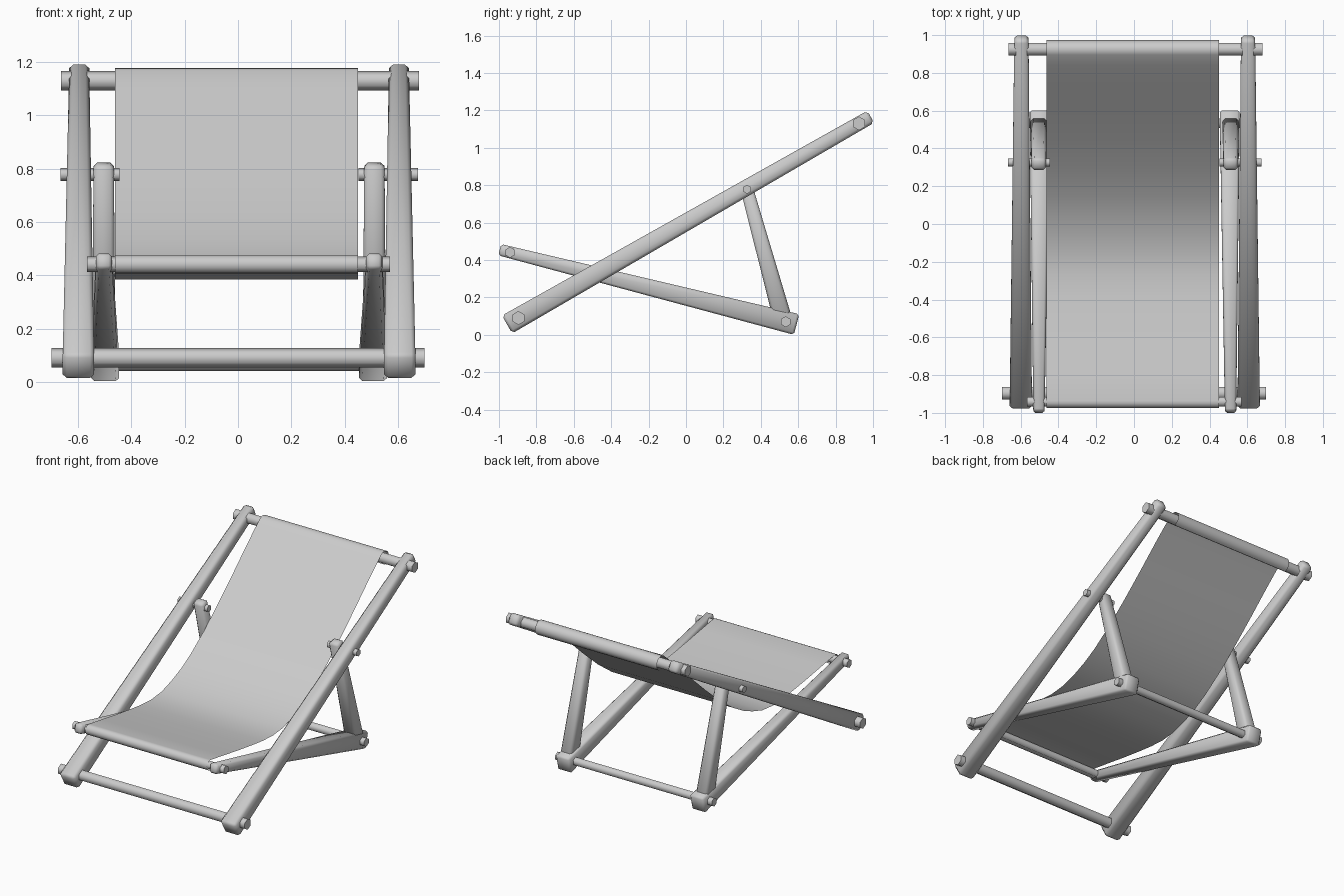
import bpy, bmesh
from math import radians, cos, sin
from mathutils import Vector, Matrix

if "Cube" in bpy.data.objects:
    bpy.data.objects.remove(bpy.data.objects["Cube"])


def make_object(name, bm, angle):
    bmesh.ops.recalc_face_normals(bm, faces=bm.faces)
    mesh = bpy.data.meshes.new(name)
    bm.to_mesh(mesh)
    bm.free()
    ob = bpy.data.objects.new(name, mesh)
    bpy.context.collection.objects.link(ob)
    bpy.ops.object.select_all(action='DESELECT')
    ob.select_set(True)
    bpy.context.view_layer.objects.active = ob
    bpy.ops.object.shade_smooth_by_angle(angle=radians(angle))
    return ob


def beam(name, a, b, size_a, size_b, over_a, over_b, bevel):
    """Tapered bevelled beam from pin a to pin b; size = (x width, thickness)."""
    a, b = Vector(a), Vector(b)
    d = (b - a).normalized()
    side = Vector((1, 0, 0))
    up = side.cross(d).normalized()
    bm = bmesh.new()
    rings = []
    for p, (w, t) in ((a - d * over_a, size_a), (b + d * over_b, size_b)):
        rings.append([bm.verts.new(p + side * (w / 2 * i) + up * (t / 2 * j))
                      for i, j in ((-1, -1), (1, -1), (1, 1), (-1, 1))])
    r0, r1 = rings
    bm.faces.new(r0)
    bm.faces.new(r1[::-1])
    for i in range(4):
        k = (i + 1) % 4
        bm.faces.new((r0[i], r1[i], r1[k], r0[k]))
    bmesh.ops.bevel(bm, geom=bm.edges[:], offset=bevel, segments=1, affect='EDGES')
    return make_object(name, bm, 50)


def rod(name, x0, x1, y, z, r):
    """Six-sided rod running along x, one edge on top."""
    bm = bmesh.new()
    m = (Matrix.Translation(((x0 + x1) / 2, y, z)) @ Matrix.Rotation(radians(90), 4, 'Y')
         @ Matrix.Rotation(radians(30), 4, 'Z'))
    bmesh.ops.create_cone(bm, cap_ends=True, segments=6, radius1=r, radius2=r,
                          depth=x1 - x0, matrix=m)
    return make_object(name, bm, 65)


# Pin positions (y, z)
foot, head = (-0.896, 0.09), (0.925, 1.13)
seat_front, seat_back = (-0.941, 0.441), (0.533, 0.07)
hinge = (0.326, 0.778)

# Rails, seat rails, props and hinge pins on both sides
for s, side in ((-1, "left"), (1, "right")):
    cx = 0.004
    beam(side + "_long_rail", (cx + s * 0.603, *foot), (cx + s * 0.6, *head),
         (0.118, 0.11), (0.075, 0.074), 0.07, 0.072, 0.015)
    beam(side + "_seat_rail", (cx + s * 0.507, *seat_front), (cx + s * 0.503, *seat_back),
         (0.06, 0.062), (0.106, 0.114), 0.057, 0.06, 0.012)
    beam(side + "_prop", (cx + s * 0.508, *hinge), (cx + s * 0.508, 0.518, 0.08),
         (0.076, 0.066), (0.088, 0.1), 0.042, 0.0, 0.014)
    rod(side + "_hinge_pin", *sorted((cx + s * 0.448, cx + s * 0.671)), *hinge, 0.024)

# Cross bars
rod("foot_bar", -0.70, 0.70, *foot, 0.037)
rod("head_bar", -0.664, 0.68, *head, 0.037)
rod("seat_front_bar", -0.566, 0.57, *seat_front, 0.029)
rod("seat_back_bar", -0.585, 0.59, *seat_back, 0.029)


# Fabric sling: a single sheet wrapped round both bars
def arc(centre, r, start, end, n):
    return [(centre[0] + r * cos(radians(start + (end - start) * i / n)),
             centre[1] + r * sin(radians(start + (end - start) * i / n)))
            for i in range(n + 1)]


profile = arc(seat_front, 0.034, 300, 80, 9)
profile += [(-0.8, 0.453), (-0.65, 0.428), (-0.5, 0.406), (-0.38, 0.391), (-0.27, 0.385),
            (-0.16, 0.396), (-0.05, 0.43), (0.05, 0.473), (0.15, 0.53),
            (0.3, 0.638), (0.45, 0.765), (0.6, 0.9), (0.75, 1.04), (0.84, 1.12)]
profile += arc(head, 0.048, 128, -80, 10)

bm = bmesh.new()
rows = [[bm.verts.new((x, y, z)) for x in (-0.462, 0.45)] for y, z in profile]
for a, b in zip(rows, rows[1:]):
    bm.faces.new((a[0], a[1], b[1], b[0]))
make_object("fabric_sling", bm, 60)
